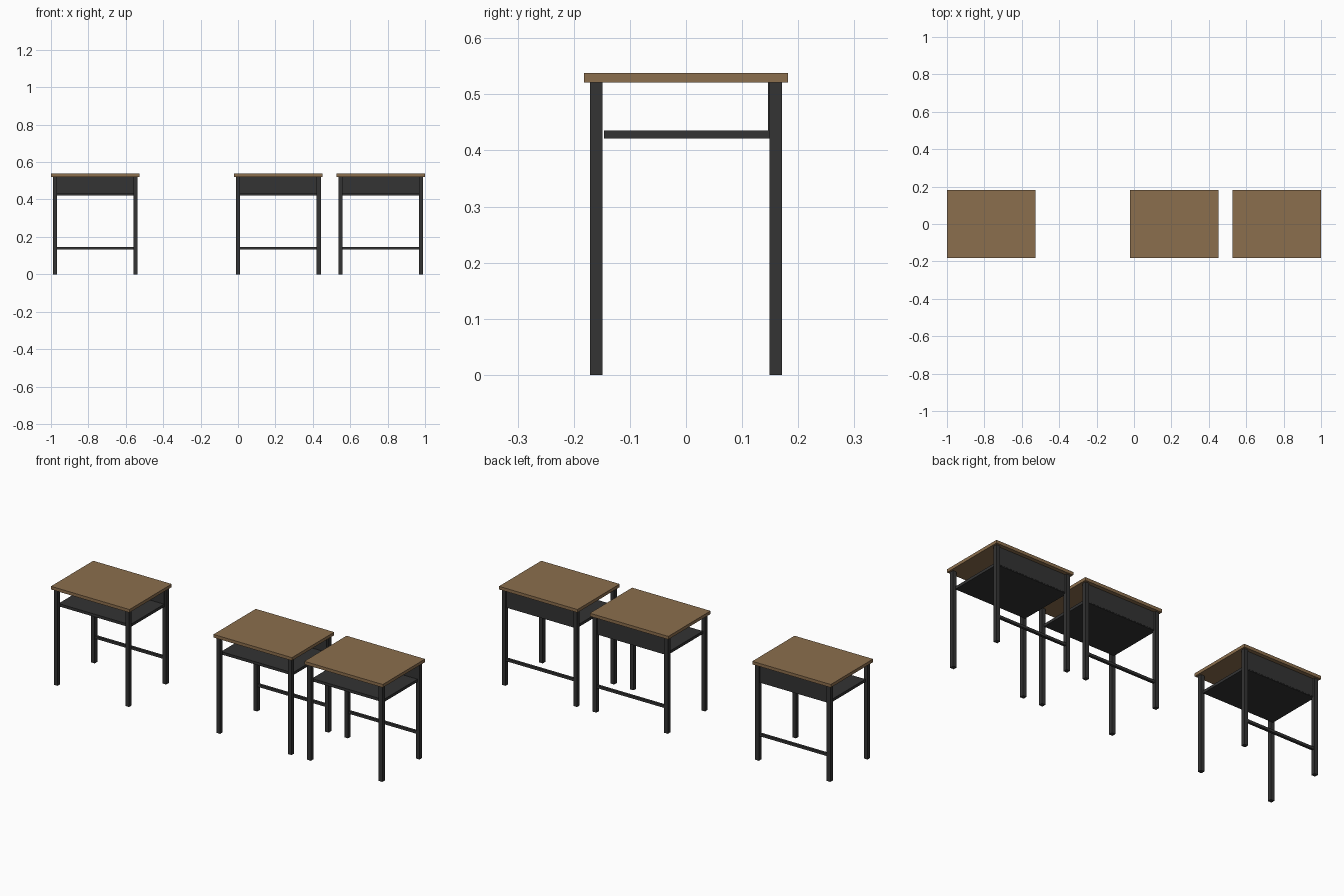
import bpy

cube = bpy.data.objects.get("Cube")
if cube:
    bpy.data.objects.remove(cube, do_unlink=True)


def material(name, rgb):
    mat = bpy.data.materials.new(name)
    mat.use_nodes = True
    mat.diffuse_color = (*rgb, 1)
    mat.node_tree.nodes["Principled BSDF"].inputs["Base Color"].default_value = (*rgb, 1)
    return mat


wood = material("brown wood", (0.26, 0.157, 0.074))
metal = material("dark grey metal", (0.033, 0.033, 0.033))


def box(name, low, high, mat):
    """Box between two opposite corners."""
    centre = [(a + b) / 2 for a, b in zip(low, high)]
    bpy.ops.mesh.primitive_cube_add(size=1, location=centre)
    obj = bpy.context.object
    obj.name = name
    obj.scale = [b - a for a, b in zip(low, high)]
    bpy.ops.object.transform_apply(location=False, rotation=False, scale=True)
    obj.data.materials.append(mat)


HALF_W, HALF_D = 0.2365, 0.182      # table top
LEG_X, LEG_Y, LEG_R = 0.2155, 0.16, 0.011
TOP_LOW, TOP_HIGH = 0.521, 0.538
SHELF_LOW, SHELF_HIGH = 0.421, 0.436


def desk(prefix, x):
    box(prefix + "_table_top", (x - HALF_W, -HALF_D, TOP_LOW),
        (x + HALF_W, HALF_D, TOP_HIGH), wood)
    # Four square legs
    for side, sx in (("right", -1), ("left", 1)):
        for end, sy in (("front", -1), ("back", 1)):
            lx, ly = x + sx * LEG_X, sy * LEG_Y
            box(f"{prefix}_{end}_{side}_leg", (lx - LEG_R, ly - LEG_R, 0),
                (lx + LEG_R, ly + LEG_R, TOP_LOW), metal)
    # Book shelf, closed at the back by a panel
    box(prefix + "_shelf", (x - LEG_X, -0.146, SHELF_LOW),
        (x + LEG_X, 0.16, SHELF_HIGH), metal)
    box(prefix + "_back_panel", (x - LEG_X, 0.146, SHELF_LOW + 0.004),
        (x + LEG_X, 0.161, TOP_LOW), metal)
    # Low bar between the back legs
    box(prefix + "_back_stretcher", (x - LEG_X, 0.153, 0.133),
        (x + LEG_X, 0.167, 0.147), metal)


for prefix, x in (("right_desk", -0.7635), ("middle_desk", 0.216), ("left_desk", 0.7635)):
    desk(prefix, x)
